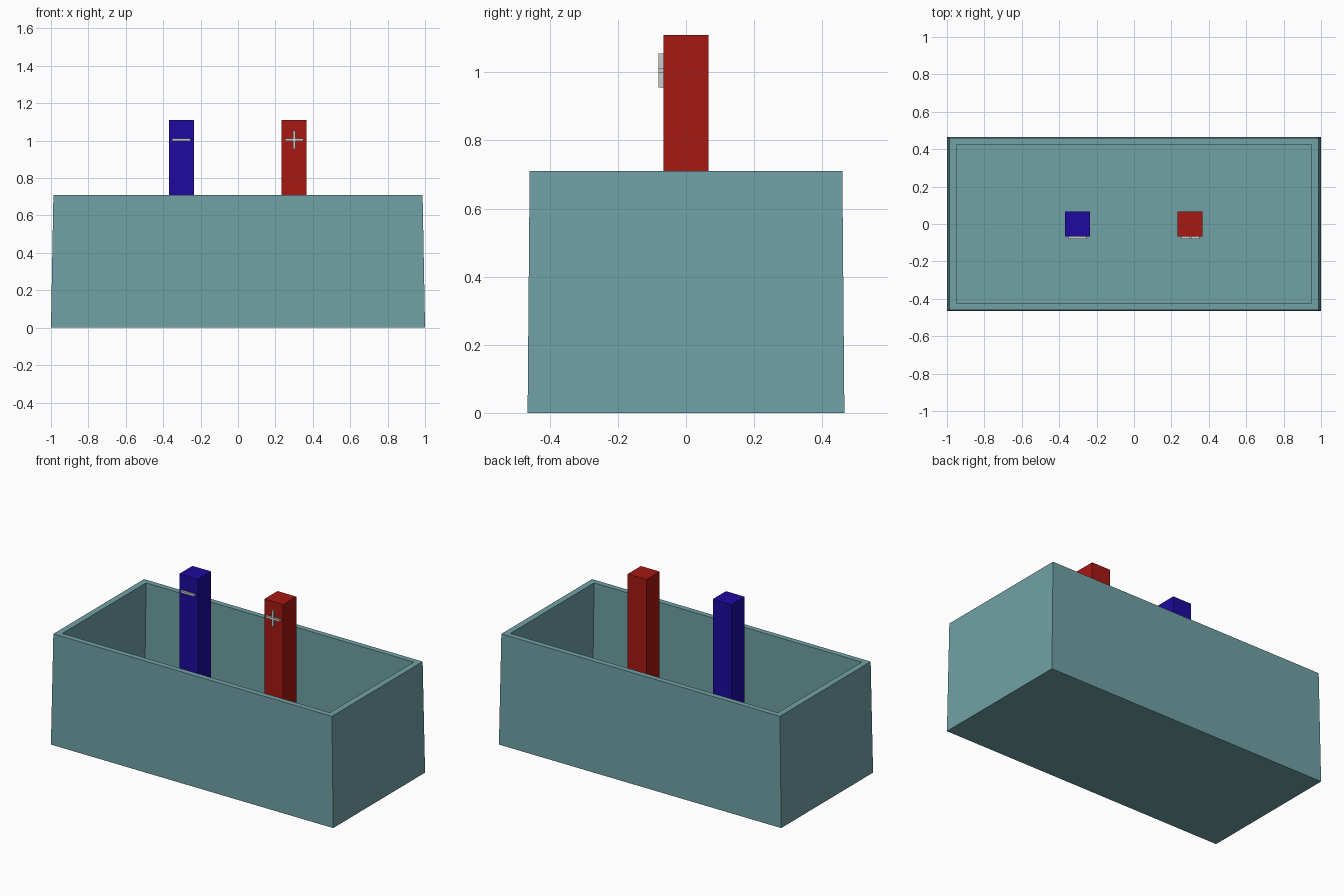
import bpy, bmesh

if "Cube" in bpy.data.objects:
    bpy.data.objects.remove(bpy.data.objects["Cube"])


def material(name, rgb):
    mat = bpy.data.materials.new(name)
    mat.diffuse_color = (*rgb, 1)
    mat.use_nodes = True
    mat.node_tree.nodes["Principled BSDF"].inputs["Base Color"].default_value = mat.diffuse_color
    return mat


def finish(name, bm, mat=None):
    bmesh.ops.recalc_face_normals(bm, faces=bm.faces)
    mesh = bpy.data.meshes.new(name)
    bm.to_mesh(mesh)
    bm.free()
    obj = bpy.data.objects.new(name, mesh)
    bpy.context.collection.objects.link(obj)
    if mat:
        mesh.materials.append(mat)
    return obj


def box(name, centre, size, mat=None):
    bm = bmesh.new()
    bmesh.ops.create_cube(bm, size=1)
    for v in bm.verts:
        v.co = [c + p * s for c, p, s in zip(centre, v.co, size)]
    return finish(name, bm, mat)


teal = material("tank_teal", (0.165, 0.36, 0.38))
red = material("anode_red", (0.38, 0.009, 0.006))
blue = material("cathode_blue", (0.013, 0.003, 0.35))

# Open tank: stacked rectangular rings, up the outside and down the inside
FLOOR = 0.037
rings = [(1.0, 0.465, 0), (0.987, 0.459, 0.71),
         (0.948, 0.424, 0.71), (0.962, 0.43, FLOOR)]
bm = bmesh.new()
loops = [[bm.verts.new((sx * x, sy * y, z))
          for sx, sy in ((-1, -1), (1, -1), (1, 1), (-1, 1))]
         for x, y, z in rings]
for a, b in zip(loops, loops[1:]):
    for i in range(4):
        j = (i + 1) % 4
        bm.faces.new((a[i], a[j], b[j], b[i]))
bm.faces.new(loops[0])
bm.faces.new(loops[-1])
finish("tank", bm, teal)

# Electrodes standing on the tank floor
TOP = 1.11
for name, x, mat in (("cathode", -0.303, blue), ("anode", 0.3, red)):
    box(name, (x, 0, (TOP + FLOOR) / 2), (0.133, 0.133, TOP - FLOOR), mat)

# Raised polarity marks on the front faces
box("minus_mark", (-0.303, -0.071, 1.005), (0.1, 0.018, 0.013))
box("plus_mark_horizontal", (0.3, -0.071, 1.005), (0.1, 0.018, 0.013))
box("plus_mark_vertical", (0.3, -0.071, 1.005), (0.013, 0.018, 0.1))
